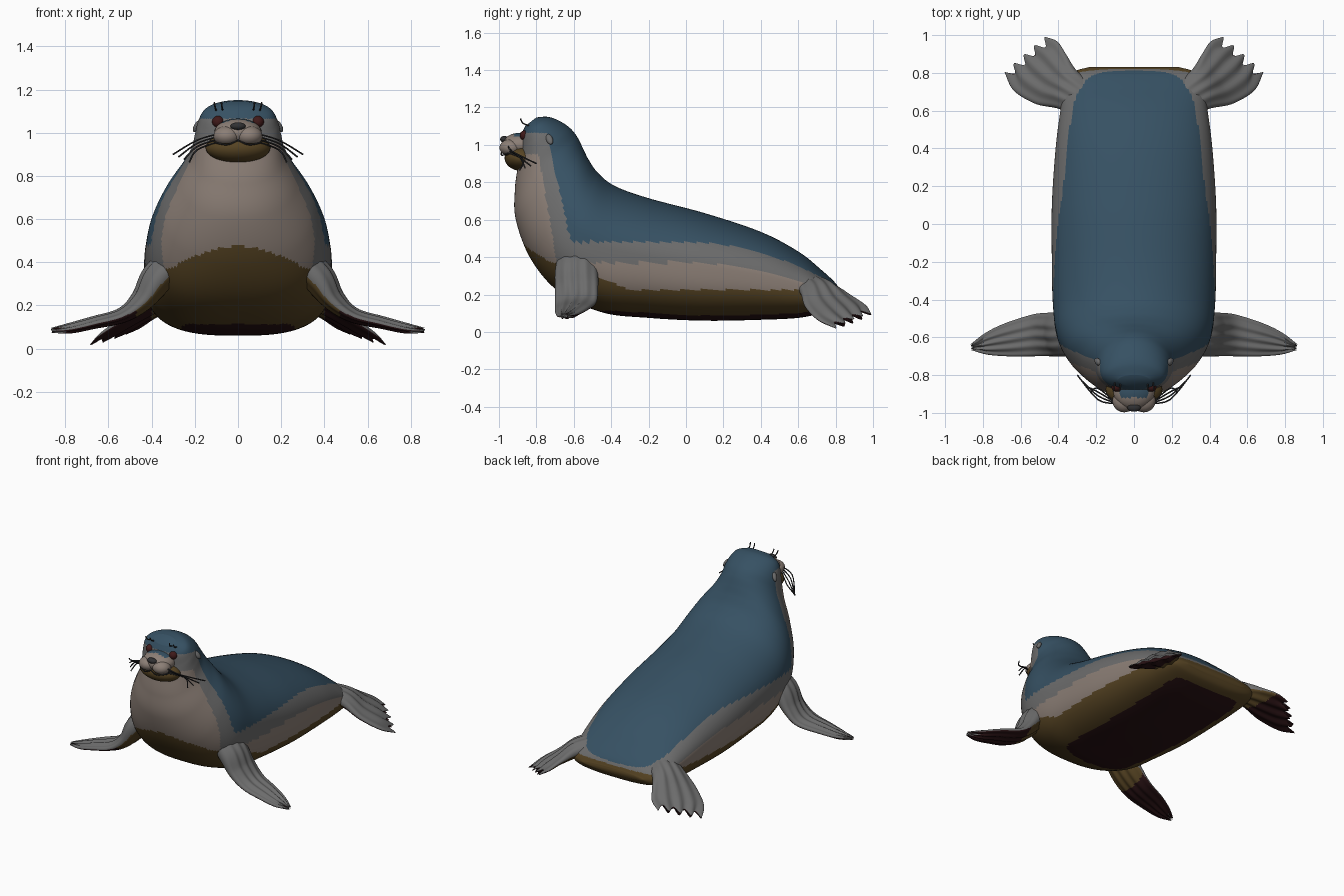
import bpy, bmesh, math
from mathutils import Vector, Matrix

if "Cube" in bpy.data.objects:
    bpy.data.objects.remove(bpy.data.objects["Cube"])

COLOURS = {
    "slate blue": (0.037, 0.082, 0.125), "fur grey": (0.15, 0.15, 0.15),
    "pale beige": (0.26, 0.21, 0.18), "belly brown": (0.095, 0.058, 0.017),
    "dark maroon": (0.022, 0.006, 0.007), "charcoal": (0.03, 0.03, 0.032),
    "eye red": (0.05, 0.01, 0.01),
}
NAMES = list(COLOURS)
BLUE, GREY, BEIGE, BROWN, MAROON, CHARCOAL, EYE = range(7)
MATS = []
for name, c in COLOURS.items():
    m = bpy.data.materials.new(name)
    m.diffuse_color = (*c, 1)
    m.use_nodes = True
    m.node_tree.nodes["Principled BSDF"].inputs["Base Color"].default_value = m.diffuse_color
    MATS.append(m)


def finish(bm, name, rule):
    """Turn a bmesh into a smooth object; rule(centre, normal) gives the colour."""
    bmesh.ops.recalc_face_normals(bm, faces=bm.faces)
    bm.normal_update()
    for f in bm.faces:
        f.smooth = True
        f.material_index = rule(f.calc_center_median(), f.normal) if callable(rule) else rule
    me = bpy.data.meshes.new(name)
    bm.to_mesh(me)
    bm.free()
    for m in MATS:
        me.materials.append(m)
    ob = bpy.data.objects.new(name, me)
    bpy.context.collection.objects.link(ob)
    return ob


def spline(keys, t):
    """Catmull-Rom interpolation of tuples, t from 0 to 1."""
    s = t * (len(keys) - 1)
    i = min(int(s), len(keys) - 2)
    f = s - i
    p = [keys[max(0, min(len(keys) - 1, i + k))] for k in (-1, 0, 1, 2)]
    return [0.5 * (2 * b + (c - a) * f + (2 * a - 5 * b + 4 * c - d) * f * f
                   + (3 * b - a - 3 * c + d) * f ** 3) for a, b, c, d in zip(*p)]


def skin(rings):
    """Bridge closed rings of points and cap both ends."""
    bm = bmesh.new()
    loops = [[bm.verts.new(p) for p in r] for r in rings]
    n = len(loops[0])
    for a, b in zip(loops, loops[1:]):
        for j in range(n):
            bm.faces.new((a[j], a[(j + 1) % n], b[(j + 1) % n], b[j]))
    bm.faces.new(loops[0])
    bm.faces.new(loops[-1])
    return bm


def power(v, e):
    return math.copysign(abs(v) ** e, v)


# ---- body, neck and head: back y, back z, belly y, belly z, half width, roundness
BODY = [
    (.83, .205, .83, .17, .24, .8), (.80, .26, .80, .13, .33, .75), (.72, .335, .72, .10, .37, .7),
    (.60, .43, .60, .075, .39, .7), (.40, .535, .40, .065, .415, .7), (.10, .635, .10, .06, .435, .7),
    (-.20, .715, -.20, .075, .435, .7), (-.38, .78, -.45, .105, .43, .7),
    (-.47, .85, -.68, .215, .41, .75), (-.52, .92, -.83, .39, .355, .85),
    (-.55, .98, -.91, .60, .275, .9), (-.58, 1.04, -.915, .76, .22, .9),
    (-.62, 1.09, -.90, .88, .20, .9), (-.68, 1.13, -.89, .96, .185, .95),
    (-.74, 1.15, -.885, 1.04, .155, 1), (-.80, 1.147, -.86, 1.10, .085, 1),
]


def body_colour(c, n):
    x, y, z = c
    yp = max(0, y)
    if z > 1.065:
        return BLUE
    if y > -.62 - (z - .5) * .22 and z > .48 - .36 * yp * yp:
        return BLUE
    if z < .225 + .4 * max(0, -y - .3) + .02 * math.cos(9 * x) * (y < -.6):
        return MAROON if n.z < -.95 and z < .12 else BROWN
    if y < -.69 - (z - .37) * .17:
        return BEIGE if z < .95 else GREY
    if y > -.55 and z < .37 - .28 * yp * yp:
        return BEIGE
    return GREY


rings, SEG = [], 144
for i in range(211):
    yt, zt, yb, zb, w, e = spline(BODY, i / 210)
    top, bot = Vector((0, yt, zt)), Vector((0, yb, zb))
    mid, half = (top + bot) / 2, (top - bot) / 2
    ring = []
    for j in range(SEG):
        a = 2 * math.pi * (j + .5) / SEG
        k = 1 if math.cos(a) > 0 else e
        ring.append(mid + half * power(math.cos(a), k) + Vector((w * power(math.sin(a), k), 0, 0)))
    rings.append(ring)
finish(skin(rings), "body", body_colour)

# ---- flippers: edge A xyz, edge B xyz, half thickness
FRONT = [
    (.26, -.68, .42, .28, -.47, .42, .07), (.36, -.70, .32, .38, -.47, .34, .075),
    (.43, -.70, .22, .46, -.47, .23, .05), (.53, -.70, .15, .54, -.48, .16, .032),
    (.66, -.70, .115, .68, -.525, .125, .025), (.77, -.69, .09, .78, -.575, .10, .02),
    (.85, -.665, .083, .855, -.635, .088, .009),
]
REAR = [
    (.30, .56, .25, .22, .74, .24, .07), (.40, .61, .22, .31, .82, .22, .055),
    (.52, .635, .14, .36, .90, .18, .035), (.63, .70, .07, .40, .96, .14, .025),
    (.67, .785, .03, .455, .975, .105, .010),
]


def flipper(name, keys, side, lobe, rule, steps=60, seg=80):
    rings = []
    for i in range(steps + 1):
        t = i / steps
        v = spline(keys, t)
        a, b = Vector(v[:3]), Vector(v[3:6])
        lo, hi = spline(keys, max(0, t - .03)), spline(keys, min(1, t + .03))
        tan = Vector([hi[k] + hi[k + 3] - lo[k] - lo[k + 3] for k in range(3)]).normalized()
        nor = tan.cross(a - b).normalized()
        ring = []
        for j in range(seg):
            ang = 2 * math.pi * (j + .5) / seg
            u = math.cos(ang)
            finger = math.cos(u * math.pi * 4)      # five toes across the chord
            p = (a + b) / 2 + (a - b) / 2 * u
            p += nor * v[6] * math.sin(ang) * (1 + .3 * t * finger)
            p += tan * lobe * t ** 3 * finger
            ring.append((p.x * side, p.y, p.z))
        rings.append(ring)
    finish(skin(rings), name, rule)


def front_colour(c, n):
    if n.z > -.25:
        return GREY
    return MAROON if abs(c.x) > .47 else BROWN


def rear_colour(c, n):
    if n.z > -.25:
        return GREY
    return MAROON if abs(c.x) > .40 else BROWN


# ---- rounded parts and thin hairs
def blob(name, loc, radii, colour, rot=(0, 0, 0)):
    bm = bmesh.new()
    bmesh.ops.create_uvsphere(bm, u_segments=32, v_segments=20, radius=1)
    mat = Matrix.Translation(loc)
    for ang, axis in zip(rot, "XYZ"):
        mat = mat @ Matrix.Rotation(ang, 4, axis)
    bmesh.ops.transform(bm, matrix=mat @ Matrix.Diagonal((*radii, 1)), verts=bm.verts)
    return finish(bm, name, colour)


def hair(name, points, radius):
    cu = bpy.data.curves.new(name, "CURVE")
    cu.dimensions = "3D"
    cu.bevel_depth, cu.bevel_resolution, cu.use_fill_caps = radius, 1, True
    sp = cu.splines.new("POLY")
    n = 10
    sp.points.add(n)
    for i in range(n + 1):
        sp.points[i].co = (*spline(points, i / n), 1)
    cu.materials.append(MATS[CHARCOAL])
    bpy.context.collection.objects.link(bpy.data.objects.new(name, cu))


# ---- muzzle and jaw
blob("lower_jaw", (0, -.875, .93), (.15, .095, .07), BROWN)
blob("muzzle", (0, -.885, 1.0), (.11, .098, .065),
     lambda c, n: BLUE if c.y > -.92 and c.z > 1.045 else BEIGE)
blob("nose", (0, -.972, 1.03), (.035, .022, .018), CHARCOAL)

for s, tag in ((1, "left"), (-1, "right")):
    flipper(f"front_flipper_{tag}", FRONT, s, .012, front_colour)
    flipper(f"rear_flipper_{tag}", REAR, s, .025, rear_colour)
    blob(f"whisker_pad_{tag}", (.052 * s, -.937, .985), (.062, .06, .046),
         lambda c, n: BROWN if c.z < .955 else BEIGE)
    blob(f"eye_{tag}", (.092 * s, -.86, 1.05), (.028, .028, .028), EYE)
    blob(f"ear_{tag}", (.19 * s, -.73, 1.03), (.014, .018, .032), GREY, (.4, -.5 * s, 0))
    # mouth line
    hair(f"mouth_{tag}", [(0, -.985, .965), (.05 * s, -.985, .945), (.11 * s, -.95, .955)], .004)
    # whiskers sweeping out and back
    for k in range(4):
        hair(f"whisker_{tag}_{k}",
             [(.09 * s, -.95, .995 - .012 * k), (.19 * s, -.93 + .02 * k, .965 - .015 * k),
              ((.30 - .025 * k) * s, -.80 - .03 * k, .90 - .012 * k)], .004)
    # brow hairs
    for k in range(2):
        x = (.07 + .03 * k) * s
        hair(f"brow_hair_{tag}_{k}", [(x, -.83, 1.10), (x * 1.05, -.87, 1.115), (x * 1.1, -.885, 1.14)], .004)
